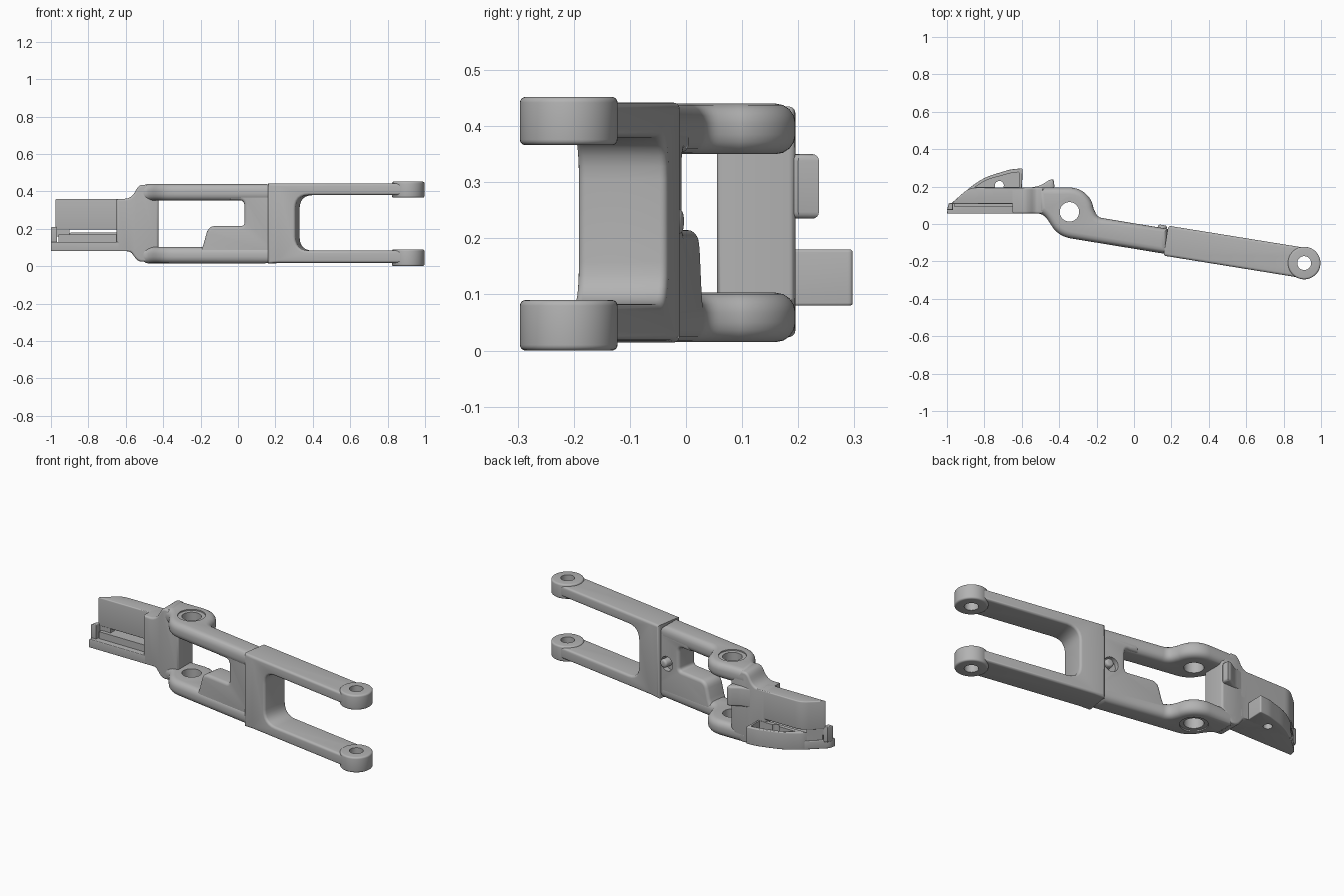
import bpy, bmesh, math
from mathutils import Vector, Matrix

if "Cube" in bpy.data.objects:
    bpy.data.objects.remove(bpy.data.objects["Cube"], do_unlink=True)

# Single cast-metal colour
metal = bpy.data.materials.new("plain grey")
metal.use_nodes = True
metal.diffuse_color = (0.45, 0.45, 0.45, 1)
metal.node_tree.nodes["Principled BSDF"].inputs["Base Color"].default_value = (0.45, 0.45, 0.45, 1)

SLOPE = -0.16
ARM = Matrix.Translation((0.2, -0.094, 0)) @ Matrix.Rotation(SLOPE, 4, 'Z')
PIVOT = (-0.345, 0.065)
PIN = (0.91, -0.209)


def outline(points, steps=6):
    """Round every corner that carries a third number (fillet length)."""
    result = []
    for i, p in enumerate(points):
        c = Vector(p[:2])
        if len(p) < 3:
            result.append(c)
            continue
        a = Vector(points[i - 1][:2]) - c
        b = Vector(points[(i + 1) % len(points)][:2]) - c
        a = c + a.normalized() * min(p[2], a.length * 0.49)
        b = c + b.normalized() * min(p[2], b.length * 0.49)
        for k in range(steps + 1):
            t = k / steps
            result.append(a * (1 - t) ** 2 + c * 2 * t * (1 - t) + b * t * t)
    return result


def arc(center, r, start, end, n):
    angles = [math.radians(start + (end - start) * k / n) for k in range(n + 1)]
    return [(center[0] + r * math.cos(a), center[1] + r * math.sin(a)) for a in angles]


def prism(name, points, axis, low, high, bevel=0.0, frame=None):
    """Extrude an outline along y or z and round both rims."""
    bm = bmesh.new()
    flat = outline(points)

    def place(p, d):
        return (p.x, d, p.y) if axis == 'y' else (p.x, p.y, d)
    ends = [[bm.verts.new(place(p, d)) for p in flat] for d in (low, high)]
    caps = [bm.faces.new(ends[0]), bm.faces.new(ends[1])]
    n = len(flat)
    for i in range(n):
        j = (i + 1) % n
        bm.faces.new((ends[0][i], ends[0][j], ends[1][j], ends[1][i]))
    bmesh.ops.recalc_face_normals(bm, faces=bm.faces[:])
    if bevel:
        rims = [e for f in caps for e in f.edges]
        bmesh.ops.bevel(bm, geom=rims, offset=bevel, segments=4, profile=0.5,
                        affect='EDGES', clamp_overlap=False)
    if frame:
        bm.transform(frame)
    mesh = bpy.data.meshes.new(name)
    bm.to_mesh(mesh)
    bm.free()
    mesh.materials.append(metal)
    obj = bpy.data.objects.new(name, mesh)
    bpy.context.collection.objects.link(obj)
    return obj


def disc(name, center, r, low, high, bevel=0.0):
    return prism(name, arc(center, r, 0, 352.5, 47), 'z', low, high, bevel)


def cut(objects, cutter):
    """Subtract a cutter from each part, then discard the cutter."""
    cutter.hide_render = True
    for obj in objects:
        mod = obj.modifiers.new("cut", 'BOOLEAN')
        mod.operation = 'DIFFERENCE'
        mod.solver = 'EXACT'
        mod.object = cutter
        bpy.context.view_layer.update()
        graph = bpy.context.evaluated_depsgraph_get()
        mesh = bpy.data.meshes.new_from_object(obj.evaluated_get(graph))
        obj.modifiers.clear()
        obj.data = mesh
    bpy.data.objects.remove(cutter, do_unlink=True)


# Two rear arms curling round the pivot
arm_shape = [(0.18, -0.162), (-0.405, -0.066, 0.07), (-0.475, 0.045, 0.04),
             (-0.515, 0.058), (-0.515, 0.195)]
arm_shape += arc(PIVOT, 0.13, 90, 8, 14)
arm_shape += [(-0.195, 0.036, 0.025), (0.18, -0.026)]
rear_arms = [prism("lower_rear_arm", arm_shape, 'z', 0.015, 0.103, 0.035),
             prism("upper_rear_arm", arm_shape, 'z', 0.35, 0.44, 0.035)]
cut(rear_arms, disc("pivot_drill", PIVOT, 0.052, -0.1, 0.6))
for low, high in ((-0.1, 0.022), (0.433, 0.6)):
    cut(rear_arms, disc("pivot_counterbore", PIVOT, 0.074, low, high))

# Central web with its raised step beside the window
web = prism("center_web", [
    (0.05, 0.04), (0.05, 0.41), (-0.24, 0.41), (-0.24, 0.353),
    (-0.16, 0.353, 0.03), (-0.16, 0.215, 0.02), (-0.355, 0.215, 0.04),
    (-0.385, 0.105, 0.02), (-0.41, 0.06)], 'y', -0.064, 0.064, 0.018, ARM)
socket = [(-0.075 + x, 0.23 + z) for x, z in arc((0, 0), 0.042, 0, 345, 23)]
cut([web], prism("socket_cutter", socket, 'y', 0.035, 0.2, 0, ARM))
stud = [(-0.06 + x, 0.23 + z) for x, z in arc((0, 0), 0.024, 0, 345, 23)]
prism("socket_stud", stud, 'y', 0.0, 0.08, 0.012, ARM)

# Front fork
fork = prism("front_fork", [
    (-0.03, 0.014), (0.03, 0.018), (0.71, 0.018), (0.71, 0.083),
    (0.12, 0.083, 0.075), (0.12, 0.38, 0.075), (0.71, 0.38),
    (0.71, 0.442), (0.03, 0.442), (-0.03, 0.442)], 'y', -0.081, 0.081, 0.014, ARM)
eyes = [disc("lower_pin_eye", PIN, 0.087, 0.0, 0.09, 0.01),
        disc("upper_pin_eye", PIN, 0.087, 0.366, 0.452, 0.01)]
cut([fork] + eyes, disc("pin_drill", PIN, 0.037, -0.1, 0.6))

# Bridge between the arms, narrowing to the foot
prism("rear_bridge", [
    (-0.65, 0.08), (-0.575, 0.08, 0.02), (-0.535, 0.024, 0.03), (-0.49, 0.024),
    (-0.425, 0.09), (-0.425, 0.365), (-0.49, 0.435), (-0.53, 0.435, 0.03),
    (-0.57, 0.36, 0.05), (-0.65, 0.36)], 'y', 0.055, 0.195, 0.012)
prism("bridge_tab", [
    (-0.55, 0.16), (-0.55, 0.195), (-0.5, 0.205, 0.02), (-0.45, 0.237, 0.01),
    (-0.43, 0.237), (-0.425, 0.2), (-0.45, 0.16)], 'z', 0.235, 0.35, 0.012)

# Foot: upper shell, recessed core, end pillars and lower lip
prism("foot_shell", [
    (-0.55, 0.107), (-0.55, 0.195), (-0.88, 0.195, 0.04), (-0.975, 0.112, 0.015),
    (-0.975, 0.107)], 'z', 0.195, 0.36, 0.006)
lip = prism("foot_lip", [
    (-0.55, 0.055), (-0.55, 0.195), (-0.88, 0.195, 0.04), (-0.995, 0.09, 0.02),
    (-1.0, 0.055)], 'z', 0.08, 0.13, 0.005)
core = prism("foot_core", [
    (-0.55, 0.09), (-0.55, 0.19), (-0.88, 0.19, 0.04), (-0.96, 0.115),
    (-0.96, 0.09)], 'z', 0.125, 0.17)
prism("front_pillar", [
    (-0.9, 0.11), (-0.9, 0.175), (-0.97, 0.112)], 'z', 0.16, 0.2)
prism("rear_pillar", [
    (-0.55, 0.1), (-0.55, 0.19), (-0.61, 0.19), (-0.61, 0.1)], 'z', 0.16, 0.2)
prism("lip_post", [
    (-1.0, 0.075), (-0.968, 0.075), (-0.968, 0.115), (-0.99, 0.11)],
    'z', 0.12, 0.21, 0.005)

# Curved fin with a pocket and a small hole
fin = prism("fin", [
    (-0.9, 0.17), (-0.6, 0.17), (-0.595, 0.298, 0.01), (-0.66, 0.292, 0.02),
    (-0.8, 0.25, 0.06), (-0.885, 0.19, 0.02)], 'z', 0.08, 0.18, 0.005)
cut([fin], prism("fin_pocket", [
    (-0.85, 0.197), (-0.612, 0.197), (-0.612, 0.278, 0.01), (-0.66, 0.272, 0.02),
    (-0.79, 0.236, 0.04)], 'z', 0.13, 0.3))
cut([fin, lip, core], disc("fin_drill", (-0.72, 0.206), 0.024, 0.0, 0.3))

# Smooth the rounded edges
for obj in bpy.context.scene.objects:
    obj.select_set(obj.type == 'MESH')
    if obj.type == 'MESH':
        bpy.context.view_layer.objects.active = obj
bpy.ops.object.shade_smooth_by_angle()
